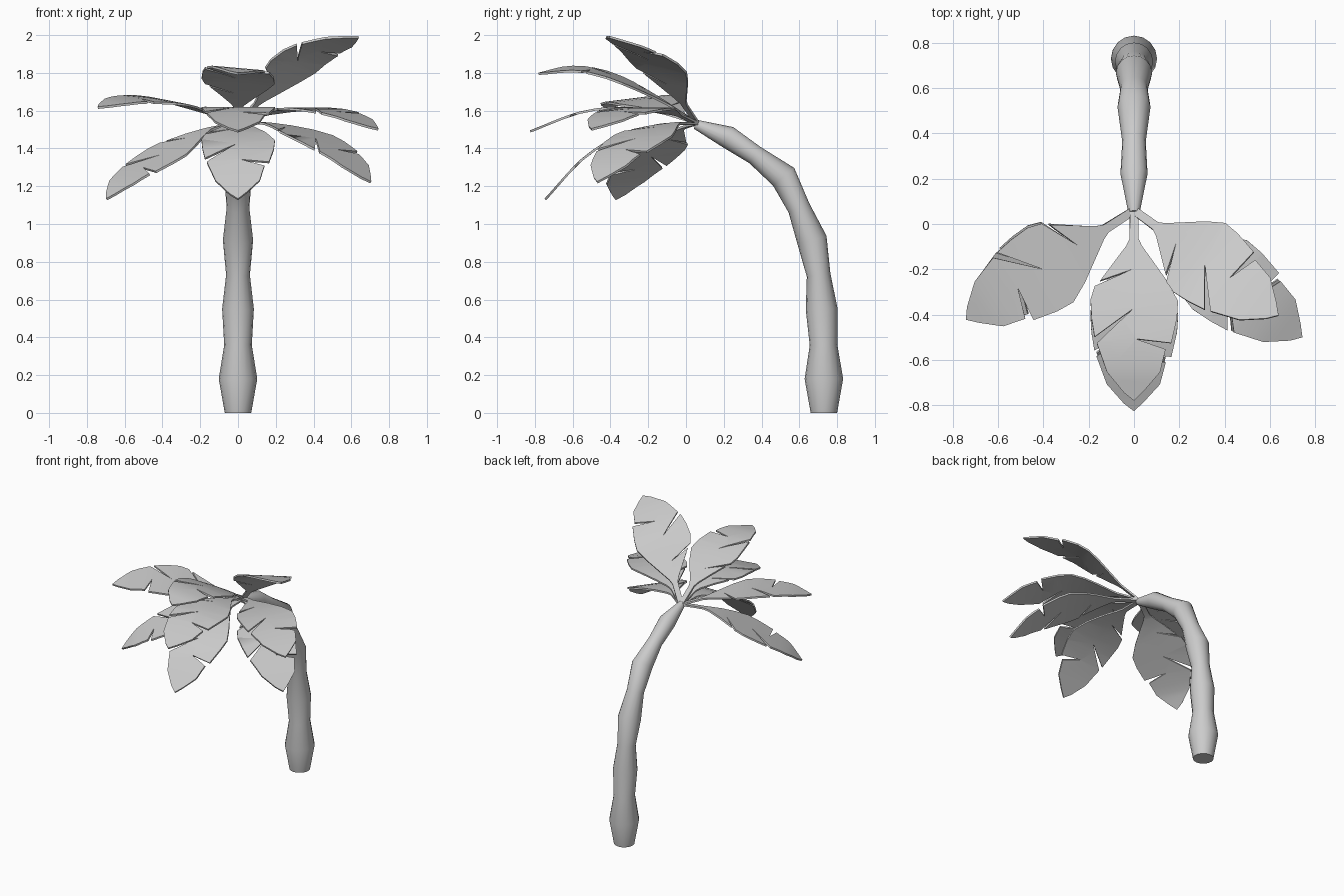
import bpy, bmesh, math
from mathutils import Vector

if "Cube" in bpy.data.objects:
    bpy.data.objects.remove(bpy.data.objects["Cube"])

HUB = Vector((0, 0.06))


def finish(name, bm, angle, thickness=0):
    bmesh.ops.recalc_face_normals(bm, faces=bm.faces)
    mesh = bpy.data.meshes.new(name)
    bm.to_mesh(mesh)
    bm.free()
    ob = bpy.data.objects.new(name, mesh)
    bpy.context.collection.objects.link(ob)
    bpy.ops.object.select_all(action='DESELECT')
    ob.select_set(True)
    bpy.context.view_layer.objects.active = ob
    if thickness:
        mod = ob.modifiers.new("thickness", 'SOLIDIFY')
        mod.thickness = thickness
        mod.offset = 0
        bpy.ops.object.modifier_apply(modifier=mod.name)
    bpy.ops.object.shade_smooth_by_angle(angle=math.radians(angle))
    return ob


# Trunk: rings alternating wide and narrow along a leaning path (y, z, radius)
trunk_path = [(.73, 0, .07), (.73, .18, .102), (.728, .36, .073), (.718, .55, .084),
              (.702, .73, .063), (.667, .915, .08), (.598, 1.085, .06),
              (.517, 1.25, .073), (.365, 1.365, .052), (.222, 1.46, .06),
              (.05, 1.528, .025)]


def build_trunk(sides=16):
    bm = bmesh.new()
    rings = []
    for i, (y, z, rad) in enumerate(trunk_path):
        a = trunk_path[max(i - 1, 0)]
        b = trunk_path[min(i + 1, len(trunk_path) - 1)]
        tan = Vector((0, b[0] - a[0], b[1] - a[1])).normalized()
        if i == 0:
            tan = Vector((0, 0, 1))
        side = Vector((1, 0, 0))
        up = tan.cross(side)
        ring = []
        for k in range(sides):
            ang = 2 * math.pi * k / sides
            ring.append(bm.verts.new(Vector((0, y, z)) + rad * (math.cos(ang) * side + math.sin(ang) * up)))
        rings.append(ring)
    for r0, r1 in zip(rings, rings[1:]):
        for k in range(sides):
            n = (k + 1) % sides
            bm.faces.new((r0[k], r0[n], r1[n], r1[k]))
    bm.faces.new(rings[0][::-1])
    bm.faces.new(rings[-1])
    finish("trunk", bm, 35)


# Leaf outline: (fraction of length, half width); zero-width points are torn slits
left_side = [(0, .018), (.17, .02), (.21, .035), (.41, .15), (.51, .195), (.6, .19),
             (.72, .165), (.7, .01), (.75, .14), (.86, .115), (.95, .045)]
right_side = [(1, 0), (.96, -.045), (.86, -.12), (.72, -.165), (.55, -.005), (.69, -.175),
              (.6, -.188), (.5, -.193), (.43, -.175), (.34, -.01), (.4, -.15),
              (.21, -.035), (.17, -.02), (0, -.018)]


def smooth_curve(pts, steps=12):
    """Smooth curve through the midrib points."""
    p = [Vector(q) for q in pts]
    p = [2 * p[0] - p[1]] + p + [2 * p[-1] - p[-2]]
    out = []
    for i in range(1, len(p) - 2):
        a, b, c, d = p[i - 1:i + 3]
        for s in range(steps):
            t = s / steps
            out.append(.5 * (2 * b + (c - a) * t + (2 * a - 5 * b + 4 * c - d) * t * t
                             + (3 * b - a - 3 * c + d) * t ** 3))
    return out + [p[-2]]


def build_leaf(name, azimuth, roll, midrib):
    bm = bmesh.new()
    bm.faces.new([bm.verts.new((t, w, 0)) for t, w in left_side + right_side])
    bmesh.ops.triangulate(bm, faces=bm.faces[:])
    for i in range(1, 10):
        bmesh.ops.bisect_plane(bm, geom=bm.verts[:] + bm.edges[:] + bm.faces[:],
                               plane_co=(i / 10, 0, 0), plane_no=(1, 0, 0))
    # bend the flat leaf along its midrib
    curve = smooth_curve([(0, 1.53)] + midrib)
    dist = [0]
    for a, b in zip(curve, curve[1:]):
        dist.append(dist[-1] + (b - a).length)
    az, ro = math.radians(azimuth), math.radians(roll)
    heading = Vector((math.cos(az), math.sin(az)))
    left = Vector((-heading.y, heading.x))
    for v in bm.verts:
        d = min(max(v.co.x, 0), 1) * dist[-1]
        j = max(k for k in range(len(dist) - 1) if dist[k] <= d + 1e-9)
        f = (d - dist[j]) / (dist[j + 1] - dist[j])
        q = curve[j].lerp(curve[j + 1], f)
        w = v.co.y
        xy = HUB + heading * q.x + left * w * math.cos(ro)
        v.co = (xy.x, xy.y, q.y - w * math.sin(ro))
    finish(name, bm, 30, .012)


# Crown of eight leaves: name, compass angle, roll, midrib (reach, height)
leaves = [
    ("leaf_centre_upper", -90, 5, [(.2, 1.66), (.45, 1.78), (.65, 1.82), (.84, 1.795)]),
    ("leaf_centre_middle", -90, 0, [(.2, 1.59), (.4, 1.615), (.62, 1.59), (.885, 1.49)]),
    ("leaf_centre_lower", -90, 0, [(.2, 1.525), (.4, 1.47), (.6, 1.35), (.805, 1.13)]),
    ("leaf_left_upper", 213, 6, [(.2, 1.59), (.45, 1.65), (.7, 1.655), (.885, 1.615)]),
    ("leaf_left_lower", 212, 4, [(.2, 1.495), (.45, 1.375), (.7, 1.235), (.82, 1.13)]),
    ("leaf_right_middle", -37, 0, [(.2, 1.585), (.45, 1.61), (.7, 1.58), (.93, 1.5)]),
    ("leaf_right_lower", -37, 0, [(.2, 1.53), (.45, 1.475), (.7, 1.36), (.88, 1.22)]),
    ("leaf_right_top", -36, 11, [(.15, 1.66), (.4, 1.865), (.6, 1.945), (.79, 1.99)]),
]

build_trunk()
for leaf in leaves:
    build_leaf(*leaf)
